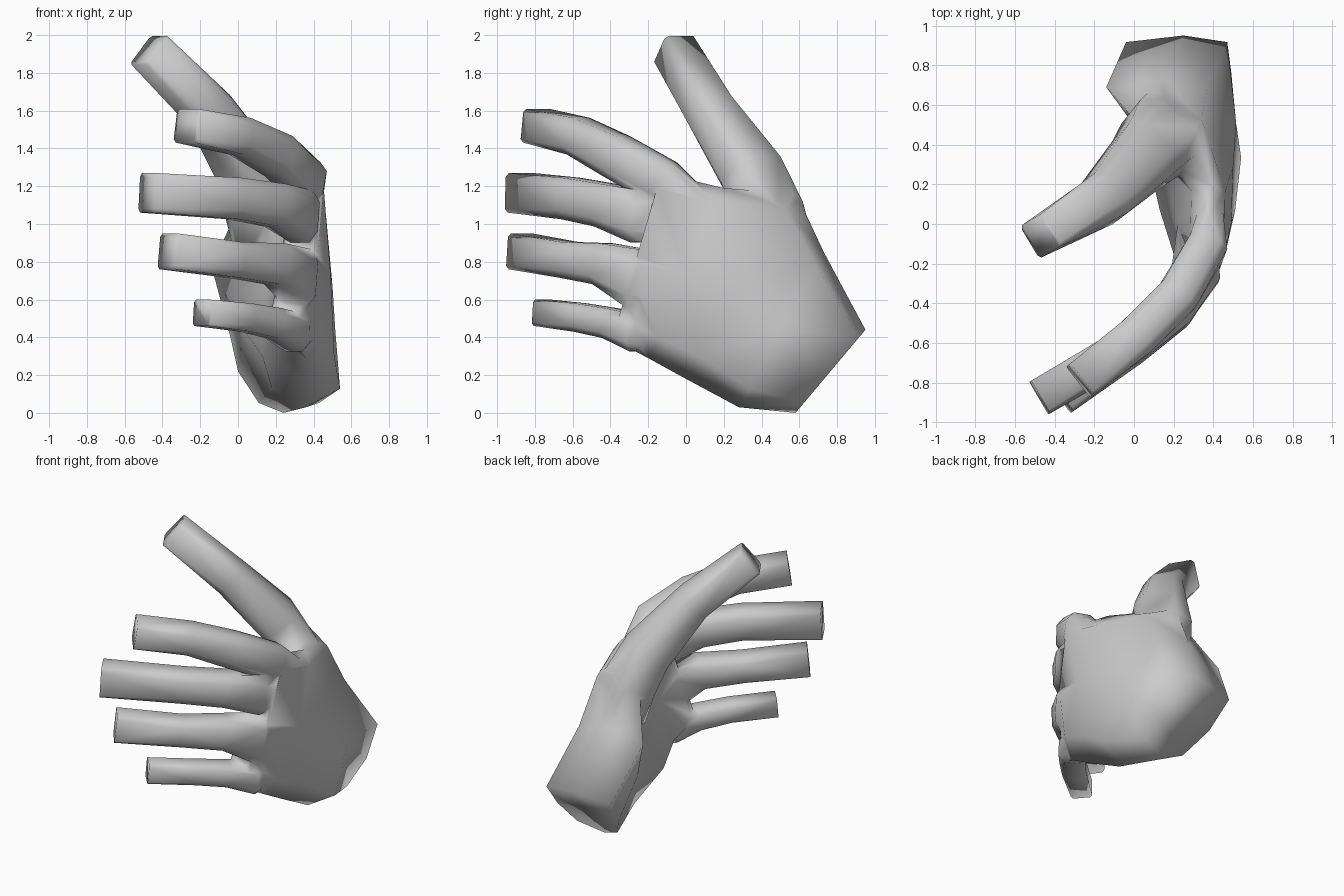
import bpy, bmesh, math
from mathutils import Vector

if "Cube" in bpy.data.objects:
    bpy.data.objects.remove(bpy.data.objects["Cube"])


def loft(name, rings):
    """Skin a list of equal-sized point rings and cap both ends."""
    bm = bmesh.new()
    loops = [[bm.verts.new(p) for p in ring] for ring in rings]
    n = len(loops[0])
    for a, b in zip(loops, loops[1:]):
        for i in range(n):
            j = (i + 1) % n
            bm.faces.new((a[i], a[j], b[j], b[i]))
    bm.faces.new(loops[0])
    bm.faces.new(loops[-1])
    bmesh.ops.triangulate(bm, faces=[f for f in bm.faces if len(f.verts) == 4])
    bmesh.ops.recalc_face_normals(bm, faces=bm.faces)
    mesh = bpy.data.meshes.new(name)
    bm.to_mesh(mesh)
    bm.free()
    ob = bpy.data.objects.new(name, mesh)
    bpy.context.collection.objects.link(ob)
    return ob


def boxy(c, power):
    """Push a circle coordinate outwards towards a rounded square."""
    return math.copysign((abs(c) / math.cos(math.pi / 8)) ** power, c)


def tube(name, path, sides=8):
    """Path entries: x, y, z, half thickness, half height. Squarer at the tip."""
    pts = [Vector(p[:3]) for p in path]
    rings = []
    for i, p in enumerate(path):
        d = (pts[min(i + 1, len(pts) - 1)] - pts[max(i - 1, 0)]).normalized()
        u = d.cross(Vector((0, 0, 1))).normalized()
        v = u.cross(d).normalized()
        power = 0.25 if i == len(path) - 1 else 0.65
        angles = [2 * math.pi * (k + 0.5) / sides for k in range(sides)]
        rings.append([pts[i] + u * p[3] * boxy(math.cos(a), power)
                      + v * p[4] * boxy(math.sin(a), power) for a in angles])
    return loft(name, rings)


def palm_ring(top, bottom, back, front, edge_top, edge_bottom):
    """Section between a top and bottom (y, z), with x depths on each side."""
    def at(x, t):
        return (x, top[0] + (bottom[0] - top[0]) * t, top[1] + (bottom[1] - top[1]) * t)
    ts = (0.09, 0.5, 0.88)
    return ([at(edge_top, 0)] + [at(x, t) for x, t in zip(back, ts)]
            + [at(edge_bottom, 1)] + [at(x, t) for x, t in zip(front[::-1], ts[::-1])])


# Palm, from the cut wrist to the knuckles
hand = loft("hand", [
    palm_ring((.95, .44), (.58, .0), (.47, .49, .43), (-.04, .0, .11), .25, .24),
    palm_ring((.73, .85), (.28, .03), (.37, .515, .54), (-.14, .03, .18), .15, .36),
    palm_ring((.58, 1.17), (.0, .18), (.34, .5, .51), (.0, .15, .13), .13, .35),
    palm_ring((.2, 1.19), (-.2, .29), (.46, .49, .46), (.29, .22, .2), .39, .36),
    palm_ring((-.13, 1.27), (-.39, .39), (.455, .42, .33), (.28, .23, .17), .37, .26),
])

# Fingers, curling towards the palm side, with roots buried in the palm
index = tube("index_finger", [
    (.39, .1, 1.08, .05, .07), (.365, -.12, 1.22, .1, .12), (.215, -.37, 1.36, .105, .115),
    (.01, -.57, 1.465, .105, .1), (-.27, -.79, 1.52, .1, .09)])
middle = tube("middle_finger", [
    (.37, -.02, 1.02, .06, .1), (.335, -.25, 1.04, .1, .14), (.195, -.43, 1.1, .105, .115),
    (-.02, -.61, 1.135, .1, .11), (-.475, -.875, 1.165, .095, .105)])
ring = tube("ring_finger", [
    (.37, -.02, .7, .06, .12), (.325, -.26, .71, .1, .16), (.195, -.44, .79, .105, .11),
    (-.02, -.62, .81, .1, .095), (-.365, -.875, .855, .09, .095)])
little = tube("little_finger", [
    (.36, -.08, .45, .06, .08), (.3, -.27, .425, .09, .1), (.19, -.4, .475, .085, .08),
    (.04, -.56, .505, .08, .075), (-.19, -.76, .53, .07, .07)])

# Thumb, rising from the heel of the hand
thumb = tube("thumb", [
    (.18, .5, .85, .18, .15), (.14, .44, 1.06, .2, .15), (.06, .35, 1.27, .17, .145),
    (-.15, .13, 1.6, .13, .115), (-.47, -.06, 1.92, .095, .1)])

# Fuse everything into one skin
bpy.context.view_layer.objects.active = hand
hand.select_set(True)
for part in (index, middle, ring, little, thumb):
    mod = hand.modifiers.new("fuse", 'BOOLEAN')
    mod.operation = 'UNION'
    mod.solver = 'EXACT'
    mod.object = part
    bpy.ops.object.modifier_apply(modifier=mod.name)
    bpy.data.objects.remove(part)

# Clean slivers left by the fusing, then shade smooth
bm = bmesh.new()
bm.from_mesh(hand.data)
bmesh.ops.remove_doubles(bm, verts=bm.verts, dist=0.015)
bmesh.ops.triangulate(bm, faces=bm.faces)
bm.to_mesh(hand.data)
bm.free()
bpy.ops.object.shade_smooth_by_angle(angle=math.radians(100))
